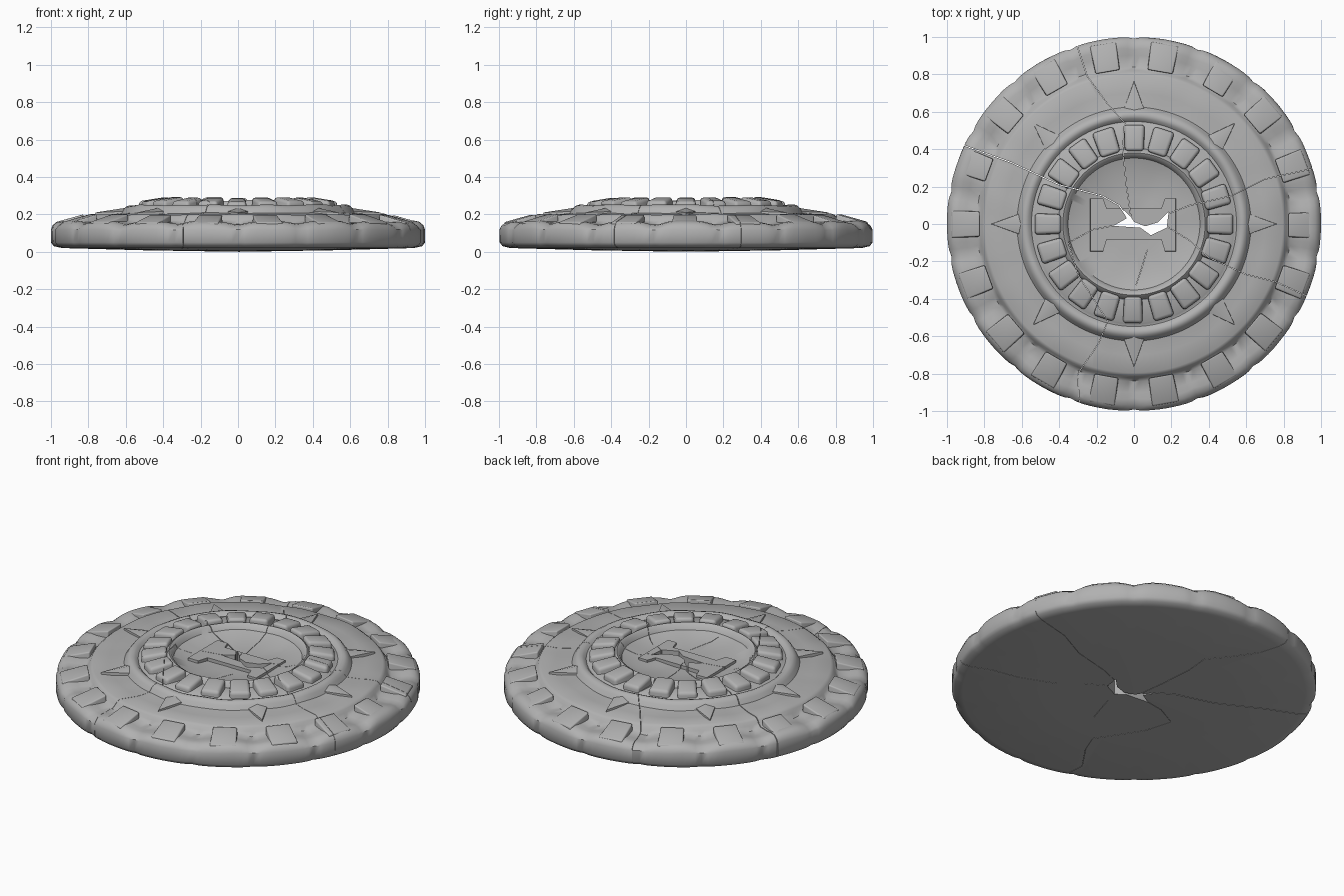
import bpy, bmesh, math
from math import sin, cos, radians, pi
from mathutils import Vector, Matrix, noise

if "Cube" in bpy.data.objects:
    bpy.data.objects.remove(bpy.data.objects["Cube"])

stone = bpy.data.materials.new("grey_stone")
stone.diffuse_color = (.44, .44, .44, 1)
stone.use_nodes = True
stone.node_tree.nodes["Principled BSDF"].inputs["Base Color"].default_value = stone.diffuse_color


def make(name, bm):
    bmesh.ops.recalc_face_normals(bm, faces=bm.faces)
    me = bpy.data.meshes.new(name)
    bm.to_mesh(me)
    bm.free()
    me.materials.append(stone)
    ob = bpy.data.objects.new(name, me)
    bpy.context.collection.objects.link(ob)
    return ob


def prism(bm, bottom, top):
    # closed prism between two point loops
    a = [bm.verts.new(p) for p in bottom]
    b = [bm.verts.new(p) for p in top]
    n = len(a)
    bm.faces.new(a[::-1])
    bm.faces.new(b)
    for i in range(n):
        bm.faces.new((a[i], a[(i + 1) % n], b[(i + 1) % n], b[i]))


# Worn stone disc: lathe profile with grooves in the outer rim
profile = [(0, 0), (.5, .008), (.94, .02), (.985, .03), (1, .05), (1, .118),
           (.99, .142), (.97, .158), (.94, .164), (.90, .16), (.84, .162), (.822, .17),
           (.812, .188), (.795, .2), (.7, .199), (.625, .207), (.61, .23), (.597, .244),
           (.58, .25), (.563, .245), (.548, .23), (.535, .232), (.525, .24), (.405, .24),
           (.395, .262), (.38, .274), (.365, .265), (.352, .24), (.28, .216), (.15, .21), (0, .208)]
SEG = 180
bm = bmesh.new()
rings = []
for r, z in profile:
    if r == 0:
        rings.append([bm.verts.new((0, 0, z))])
        continue
    ring = []
    for i in range(SEG):
        a = 2 * pi * i / SEG
        d = (360 * i / SEG) % 20 - 10
        groove = math.exp(-(d / 1.6) ** 2)
        wide = math.exp(-(d / 3.5) ** 2)
        rr, zz = r, z
        n = noise.noise(Vector((r * cos(a) * 6, r * sin(a) * 6, z * 8)))
        if r > .9 and z > .025:
            rr -= .009 * groove + .003 * abs(n)
        if r > .83 and z > .13:
            zz -= .016 * wide
        if z > .1:
            zz += .007 * n
        ring.append(bm.verts.new((rr * cos(a), rr * sin(a), zz)))
    rings.append(ring)
for p, q in zip(rings, rings[1:]):
    for i in range(SEG):
        j = (i + 1) % SEG
        if len(p) == 1:
            bm.faces.new((p[0], q[i], q[j]))
        elif len(q) == 1:
            bm.faces.new((p[i], p[j], q[0]))
        else:
            bm.faces.new((p[i], p[j], q[j], q[i]))
disc = make("stone_disc", bm)


def block_ring(name, count, r0, r1, half, zb, z0, z1, bev):
    # ring of worn blocks, tops sloping from z0 (inner) to z1 (outer)
    bm = bmesh.new()
    for k in range(count):
        a = 2 * pi * k / count
        j = noise.noise(Vector((k * 1.7, count, .3)))
        h = half * (1 + .12 * j)
        dz = .008 * j
        rot = Matrix.Rotation(a + .02 * j, 3, 'Z')
        base = [(r0, -h), (r1, -h * 1.1), (r1, h * 1.1), (r0, h)]
        bot = [rot @ Vector((x, y, zb)) for x, y in base]
        top = [rot @ Vector((x, y * .93, (z0 if x == r0 else z1) + dz)) for x, y in base]
        prism(bm, bot, top)
    es = [e for e in bm.edges if max(v.co.z for v in e.verts) > zb + .01]
    bmesh.ops.bevel(bm, geom=es, offset=bev, segments=3, profile=.5, affect='EDGES')
    return make(name, bm)


outer = block_ring("outer_blocks", 18, .825, .975, .07, .10, .2, .158, .008)
inner = block_ring("inner_blocks", 20, .39, .53, .054, .20, .292, .27, .018)

# Eight pointed rays
bm = bmesh.new()
for k in range(8):
    rot = Matrix.Rotation(k * pi / 4, 3, 'Z')
    pts = [(.58, -.07, .17), (.77, 0, .17), (.58, .07, .17)]
    top = [(.58, -.066, .217), (.762, 0, .21), (.58, .066, .217), (.58, 0, .238)]
    b = [bm.verts.new(rot @ Vector(p)) for p in pts]
    t = [bm.verts.new(rot @ Vector(p)) for p in top]
    for f in ((b[2], b[1], b[0]), (b[0], b[1], t[1], t[0]), (b[1], b[2], t[2], t[1]),
              (t[0], t[1], t[3]), (t[1], t[2], t[3]), (b[2], b[0], t[0], t[3], t[2])):
        bm.faces.new(f)
rays = make("pointed_rays", bm)

# Raised carving in the central dish
bm = bmesh.new()
outline = [(-.24, -.15), (-.17, -.15), (-.15, -.085), (.15, -.085), (.17, -.15), (.23, -.15),
           (.23, .14), (.17, .14), (.15, .085), (-.15, .085), (-.17, .14), (-.24, .14)]
prism(bm, [(x, y, .15) for x, y in outline], [(x * .97, y * .97, .228) for x, y in outline])
carving = make("centre_carving", bm)

# Cutters: broken hole and crack lines
hole = [(-.11, -.01), (-.04, .03), (-.06, .08), (-.015, .035), (.0, .012), (.06, -.012), (.13, .01),
        (.185, .065), (.175, -.02), (.09, -.06), (.035, -.02)]
cracks = [
    (.004, [(-.04, .04), (-.08, .1), (-.17, .15), (-.4, .21), (-.66, .33), (-1.02, .46)]),
    (.002, [(-.09, -.005), (-.22, -.03), (-.35, -.1), (-.3, -.27), (-.14, -.52), (-.19, -.64),
            (-.3, -.8), (-.29, -1.02)]),
    (.002, [(.17, -.01), (.3, -.09), (.4, -.18), (.6, -.27), (.76, -.31), (1.0, -.42)]),
    (.002, [(-.015, .03), (-.04, .2), (-.06, .4), (-.05, .54), (-.14, .64), (-.25, .79), (-.32, 1.0)]),
    (.002, [(.17, .05), (.3, .1), (.52, .15), (.7, .24), (1.02, .31)]),
    (.002, [(.07, -.14), (.04, -.24), (.01, -.33)]),
]
loops = [hole]
for w, path in cracks:
    left, right = [], []
    for i, p in enumerate(path):
        t = Vector(path[min(i + 1, len(path) - 1)]) - Vector(path[max(i - 1, 0)])
        n = Vector((-t.y, t.x)).normalized() * w / 2
        left.append(Vector(p) + n)
        right.append(Vector(p) - n)
    loops.append([tuple(v) for v in right + left[::-1]])

cutters = []
for loop in loops:
    bm = bmesh.new()
    prism(bm, [(x, y, -.1) for x, y in loop], [(x, y, .5) for x, y in loop])
    c = make("crack_cutter", bm)
    c.hide_render = True
    cutters.append(c)

# Fast manifold cuts, baked into the meshes in one evaluation
stones = (disc, outer, inner, carving)
for ob in stones:
    for c in cutters:
        m = ob.modifiers.new("cut", 'BOOLEAN')
        m.operation = 'DIFFERENCE'
        m.solver = 'MANIFOLD'
        m.object = c
deps = bpy.context.evaluated_depsgraph_get()
baked = [bpy.data.meshes.new_from_object(ob.evaluated_get(deps)) for ob in stones]
for ob, me in zip(stones, baked):
    ob.modifiers.clear()
    ob.data = me
for c in cutters:
    bpy.data.objects.remove(c)

# Smooth shading with kept edges
bpy.ops.object.select_all(action='DESELECT')
for ob in stones + (rays,):
    ob.select_set(True)
bpy.context.view_layer.objects.active = disc
bpy.ops.object.shade_smooth_by_angle(angle=radians(42))
